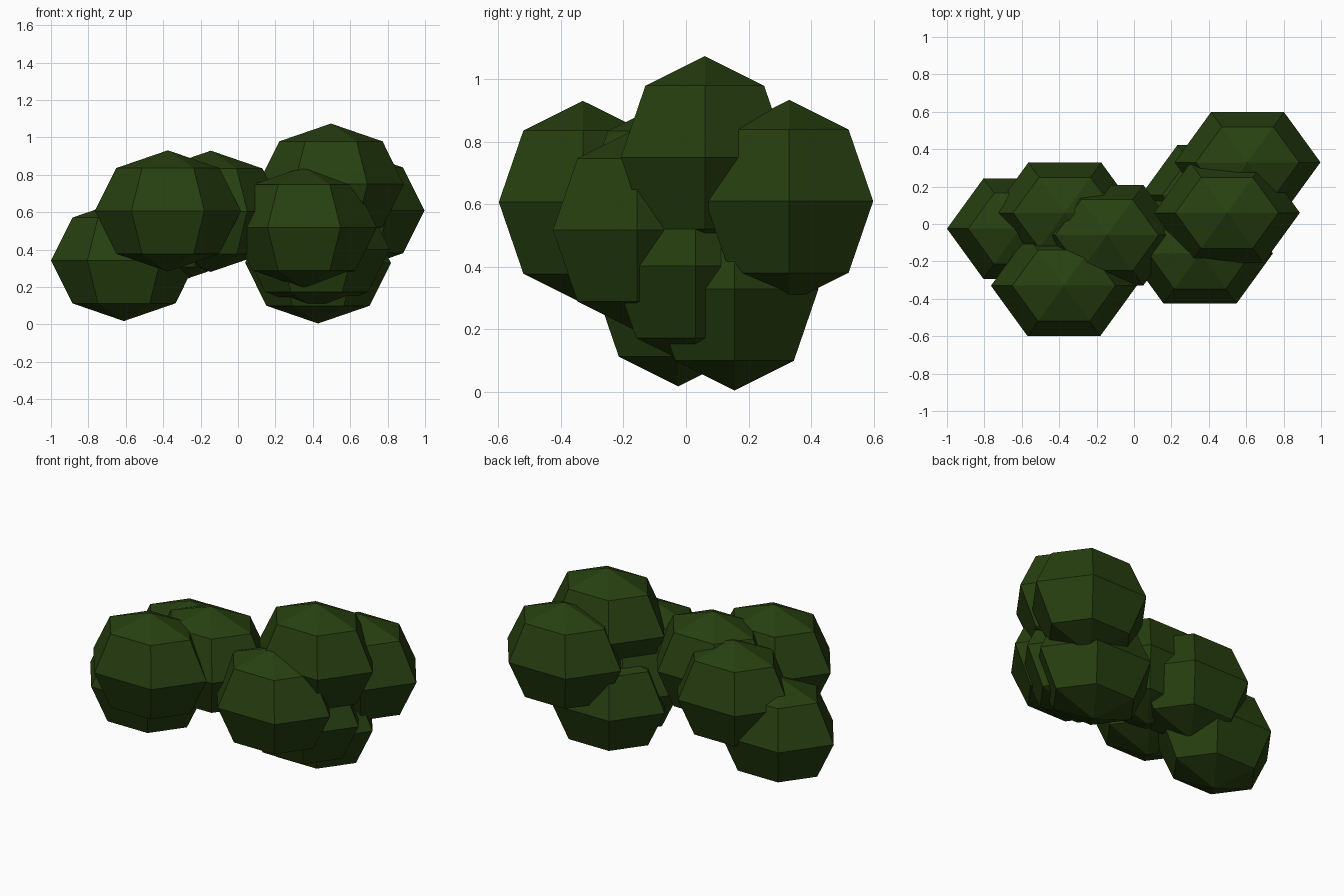
import bpy, bmesh, math

if "Cube" in bpy.data.objects:
    bpy.data.objects.remove(bpy.data.objects["Cube"])

# One dark leaf colour for the whole bush
leaf = bpy.data.materials.new("dark leaf green")
leaf.diffuse_color = (0.02, 0.05, 0.005, 1.0)
leaf.use_nodes = True
leaf.node_tree.nodes["Principled BSDF"].inputs["Base Color"].default_value = leaf.diffuse_color

RX, RY, RZ = 0.39, 0.31, 0.324   # clump radii
SIDES, RINGS = 6, 4


def foliage_clump(name, centre):
    """Flat-shaded six-sided, four-ring squashed sphere with corners on +/-x."""
    bm = bmesh.new()
    top = bm.verts.new((0, 0, RZ))
    bottom = bm.verts.new((0, 0, -RZ))
    rings = []
    for i in range(1, RINGS):
        t = math.pi * i / RINGS
        rings.append([bm.verts.new((RX * math.sin(t) * math.cos(a),
                                    RY * math.sin(t) * math.sin(a),
                                    RZ * math.cos(t)))
                      for a in (math.tau * k / SIDES for k in range(SIDES))])
    for k in range(SIDES):
        n = (k + 1) % SIDES
        bm.faces.new((top, rings[0][k], rings[0][n]))
        bm.faces.new((bottom, rings[-1][n], rings[-1][k]))
        for upper, lower in zip(rings, rings[1:]):
            bm.faces.new((upper[k], lower[k], lower[n], upper[n]))
    bmesh.ops.recalc_face_normals(bm, faces=bm.faces)
    mesh = bpy.data.meshes.new(name)
    bm.to_mesh(mesh)
    bm.free()
    mesh.materials.append(leaf)
    obj = bpy.data.objects.new(name, mesh)
    obj.location = centre
    bpy.context.collection.objects.link(obj)


# Overlapping clumps, from the low left end to the tall right end
clumps = {
    "left_low_clump": (-0.61, -0.025, 0.342),
    "left_front_clump": (-0.375, -0.33, 0.607),
    "left_back_clump": (-0.37, 0.06, 0.535),
    "middle_clump": (-0.145, -0.06, 0.605),
    "right_front_clump": (0.353, -0.157, 0.518),
    "right_inner_clump": (0.42, 0.03, 0.402),
    "right_bottom_clump": (0.428, 0.155, 0.329),
    "right_top_clump": (0.497, 0.06, 0.75),
    "right_back_clump": (0.607, 0.33, 0.61),
}
for clump_name, position in clumps.items():
    foliage_clump(clump_name, position)
